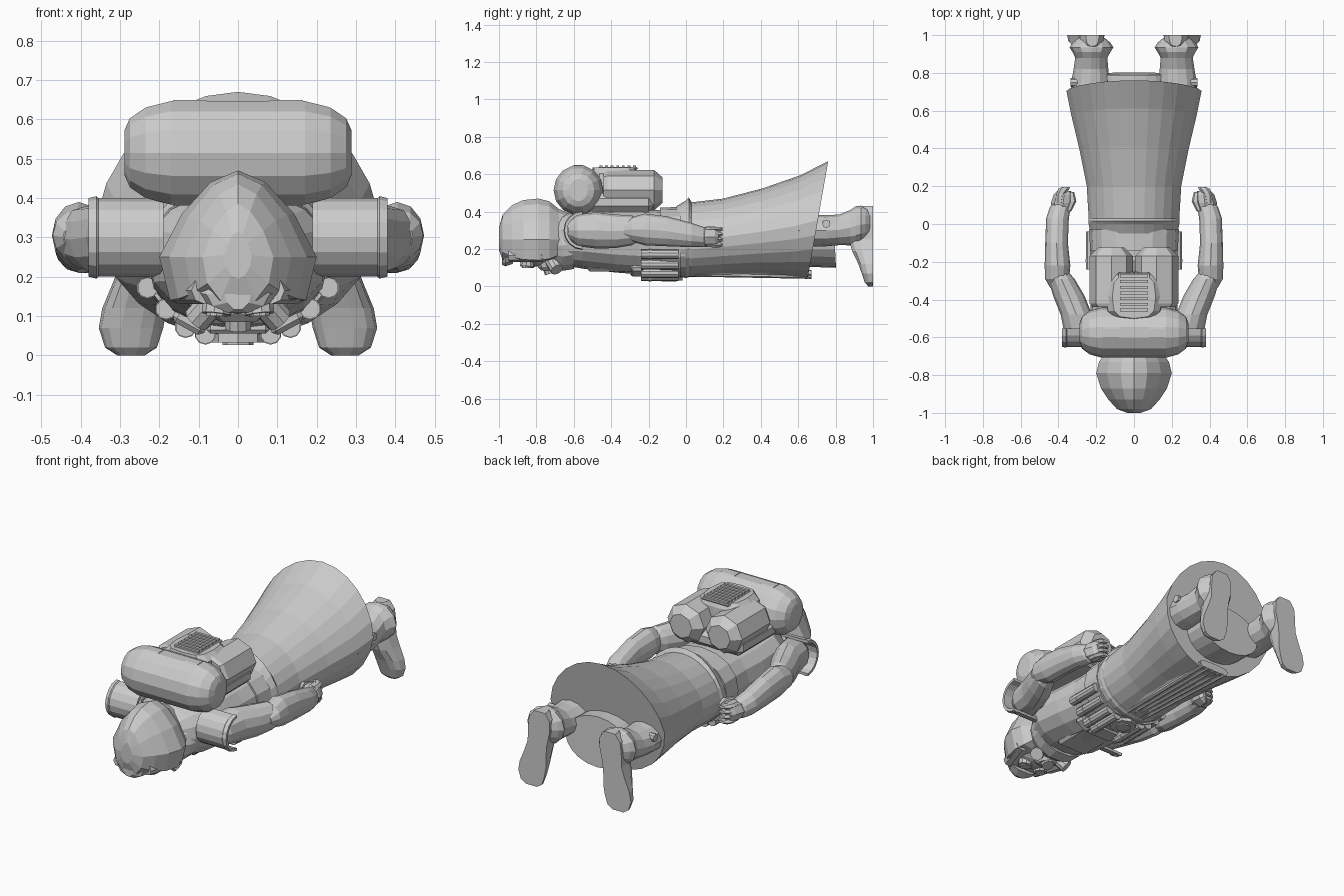
import bpy, bmesh, math
from mathutils import Matrix, Vector

TAU = math.tau


def finish(name, bm):
    bmesh.ops.recalc_face_normals(bm, faces=bm.faces)
    me = bpy.data.meshes.new(name)
    bm.to_mesh(me)
    bm.free()
    ob = bpy.data.objects.new(name, me)
    bpy.context.collection.objects.link(ob)
    return ob


def loft(name, secs, n=12, axis='Y', power=1.0, side=1, tilt=None, clamp=None, taper=0.0):
    """Rings (t, c1, c2, r1, r2): axis Y uses (x, z), Z uses (x, y), X uses (y, z)."""
    bm = bmesh.new()
    rings = []
    for i, (t, c1, c2, r1, r2) in enumerate(secs):
        ring = []
        for k in range(n):
            c, s = math.cos(TAU * k / n), math.sin(TAU * k / n)
            a = c1 + r1 * math.copysign(abs(c) ** power, c) * (1 - taper * max(s, 0))
            b = c2 + r2 * math.copysign(abs(s) ** power, s)
            p = list({'Y': (a, t, b), 'Z': (a, b, t), 'X': (t, a, b)}[axis])
            if tilt:
                p[1] += tilt[i] * (b - c2)
            if clamp:
                p = clamp(p)
            p[0] *= side
            ring.append(bm.verts.new(p))
        rings.append(ring)
    for r, q in zip(rings, rings[1:]):
        for k in range(n):
            bm.faces.new((r[k], r[(k + 1) % n], q[(k + 1) % n], q[k]))
    bm.faces.new(rings[0])
    bm.faces.new(rings[-1])
    return finish(name, bm)


def rod(name, a, b, r, n=10, r2=None):
    a, b = Vector(a), Vector(b)
    d = b - a
    m = Matrix.Translation((a + b) / 2) @ d.to_track_quat('Z', 'Y').to_matrix().to_4x4()
    bm = bmesh.new()
    bmesh.ops.create_cone(bm, cap_ends=True, segments=n, radius1=r,
                          radius2=r if r2 is None else r2, depth=d.length, matrix=m)
    return finish(name, bm)


def box(name, c, size, bevel=0.0, rot=0.0):
    bm = bmesh.new()
    m = Matrix.Translation(c) @ Matrix.Rotation(rot, 4, 'Y') @ Matrix.Diagonal((*size, 1))
    bmesh.ops.create_cube(bm, size=1, matrix=m)
    if bevel:
        bmesh.ops.bevel(bm, geom=bm.edges[:], offset=bevel, segments=1, affect='EDGES')
    return finish(name, bm)


def ball(name, c, r, sub=2):
    bm = bmesh.new()
    m = Matrix.Translation(c) @ Matrix.Diagonal((*r, 1))
    bmesh.ops.create_icosphere(bm, subdivisions=sub, radius=1, matrix=m)
    return finish(name, bm)


# torso, belt and flared coat with a slanted closed hem
loft("torso", [(-.70, 0, .25, .12, .11), (-.64, 0, .25, .18, .14), (-.55, 0, .255, .23, .16),
               (-.38, 0, .24, .23, .165), (-.25, 0, .235, .22, .17), (0, 0, .235, .23, .18)], 16, power=.9)
coat = [(-.05, .055, .43, .23), (0, .045, .46, .24), (.015, .05, .475, .24), (.03, .05, .45, .24),
        (.2, .06, .47, .25), (.4, .06, .525, .29), (.58, .05, .595, .333), (.705, .04, .67, .358)]
loft("coat", [(y, 0, (lo + hi) / 2, rx, (hi - lo) / 2) for y, lo, hi, rx in coat], 24,
     tilt=[0, 0, 0, 0, 0, .05, .12, .175], taper=.12)
loft("inner_robe", [(.5, 0, .24, .2, .13), (.795, 0, .24, .2, .14)], 20, tilt=[0, -.05])
loft("belt", [(-.14, 0, .235, .232, .187), (-.03, 0, .235, .238, .19)], 16, power=.9)
rod("belt_buckle", (0, -.09, .055), (0, -.09, .033), .07, 8)
rod("buckle_boss", (0, -.09, .035), (0, -.09, .026), .04, 8)
loft("front_flap", [(-.03, 0, .075, .08, .022), (.3, 0, .08, .09, .022), (.67, 0, .066, .1, .022)], 8, power=.6)
for k in range(5):
    x = -.07 + .035 * k
    rod("flap_fold", (x * .8, 0, .066), (x * 1.1, .67, .056), .013, 6, .015)

# pointed hood with a flattened face side
loft("hood", [(-1.0, 0, .255, .035, .06), (-.98, 0, .25, .09, .135), (-.93, 0, .25, .135, .185),
              (-.87, 0, .25, .175, .212), (-.79, 0, .25, .2, .22), (-.73, 0, .25, .185, .205),
              (-.68, 0, .25, .15, .165), (-.6, 0, .26, .13, .12)], 12, taper=.35,
     clamp=lambda p: [p[0], p[1], max(p[2], .14)])
loft("hood_brow", [(-.985, 0, .16, .035, .045), (-.965, 0, .155, .08, .05), (-.925, 0, .16, .11, .04)], 10)
for s in (-1, 1):
    rod("hood_edge", (s * .085, -.94, .165), (s * .145, -.76, .165), .035, 8)
# mask
ball("face_mask", (0, -.81, .17), (.11, .11, .065))
loft("mask_snout", [(.085, 0, -.735, .045, .04), (.105, 0, -.74, .065, .055), (.18, 0, -.75, .08, .07)], 10, 'Z')
rod("mouth_filter", (0, -.73, .1), (0, -.72, .07), .035, 10)
loft("collar", [(-.7, 0, .22, .14, .12), (-.66, 0, .22, .17, .14), (-.6, 0, .23, .19, .14)], 14)

# chest gear
box("chest_plate", (0, -.42, .1), (.2, .22, .04), .015)
box("chest_pouch", (0, -.25, .075), (.16, .1, .04), .01)

# backpack: cross tank, twin lower tanks, vented housing
loft("cross_tank", [(-.288, -.575, .515, .05, .06), (-.275, -.575, .515, .085, .09), (-.235, -.575, .515, .115, .118),
                    (-.17, -.575, .515, .133, .135), (.17, -.575, .515, .133, .135),
                    (.235, -.575, .515, .115, .118), (.275, -.575, .515, .085, .09), (.288, -.575, .515, .05, .06)],
     14, 'X')
box("pack_frame", (0, -.38, .45), (.44, .42, .1), .03)
loft("vent_housing", [(.5, 0, -.38, .155, .13), (.605, 0, -.38, .15, .125), (.637, 0, -.385, .115, .115)],
     12, 'Z', power=.6)
box("vent_panel", (0, -.365, .632), (.17, .215, .012), .004)
for k in range(7):
    box("vent_slat", (0, -.455 + .03 * k, .639), (.15, .015, .016))

for s in (-1, 1):
    # flat strap lying on the upper half of the cross tank
    loft("tank_strap", [(.08, -.575, .515, .1, .138), (.165, -.575, .515, .1, .138)], 14, 'X', side=s)
    loft("lower_tank", [(-.44, .12, .515, .1, .1), (-.42, .12, .515, .115, .108), (-.17, .12, .515, .115, .108),
                        (-.125, .12, .515, .07, .068)], 8, side=s)
    # shoulder guard: curved shell wrapped over the shoulder end
    bm = bmesh.new()
    rows = []
    for k in range(9):
        a = math.radians(-88 + 22 * k)
        rows.append([bm.verts.new((s * x, -.55 - r * math.cos(a), .3 + r * math.sin(a)))
                     for x, r in ((.19, .1), (.355, .1), (.36, .105), (.38, .1), (.38, .085), (.19, .085))])
    for r, q in zip(rows, rows[1:]):
        for k in range(6):
            bm.faces.new((r[k], r[(k + 1) % 6], q[(k + 1) % 6], q[k]))
    bm.faces.new(rows[0])
    bm.faces.new(rows[-1])
    finish("shoulder_guard", bm)
    # arm
    loft("upper_arm", [(-.63, .28, .3, .05, .04), (-.58, .28, .3, .088, .085), (-.48, .305, .3, .083, .097),
                       (-.38, .345, .295, .083, .09), (-.29, .385, .3, .07, .08), (-.24, .4, .3, .04, .05)],
         12, side=s)
    loft("forearm_sleeve", [(-.335, .415, .3, .03, .03), (-.29, .407, .305, .064, .065), (-.22, .405, .305, .068, .085),
                            (-.1, .41, .295, .06, .08), (.03, .405, .275, .06, .065), (.09, .39, .265, .055, .055),
                            (.11, .385, .265, .04, .045)], 12, side=s)
    loft("palm", [(.06, .385, .265, .045, .045), (.11, .375, .265, .065, .055), (.155, .37, .265, .055, .055),
                  (.175, .37, .265, .035, .045)], 8, side=s)
    for k in range(4):
        z = .222 + .028 * k
        loft("finger", [(.11, .395, z, .018, .013), (.155, .39, z, .022, .015), (.185, .372, z, .03, .014),
                        (.195, .362, z, .022, .009)], 6, side=s)
    loft("thumb", [(.07, .345, .3, .015, .015), (.12, .325, .3, .02, .02), (.17, .33, .295, .013, .012)], 6, side=s)
    # belt cartridges
    for x, z in ((.23, .172), (.183, .118), (.133, .072), (.083, .055)):
        rod("cartridge", (s * x, -.24, z), (s * x, -.04, z), .026, 10)
        rod("cartridge_cap", (s * x, -.2, z), (s * x, -.185, z), .028, 10)
    box("side_pouch", (s * .12, -.26, .09), (.09, .07, .05), .012, s * -.5)
    # mask details
    rod("goggle", (s * .05, -.845, .15), (s * .055, -.85, .105), .038, 10)
    rod("goggle_lens", (s * .055, -.85, .11), (s * .055, -.85, .1), .026, 10)
    rod("cheek_filter", (s * .06, -.72, .14), (s * .105, -.69, .09), .036, 10)
    # leg, boot cuff and foot
    loft("leg", [(.6, .23, .3, .105, .09), (.75, .23, .298, .102, .083), (.82, .228, .303, .092, .082),
                 (.88, .226, .315, .085, .095), (.91, .225, .325, .1, .105), (.935, .225, .33, .116, .102),
                 (.96, .225, .335, .1, .09), (.985, .225, .335, .07, .08)], 12, side=s)
    rod("ankle_button", (s * .3, .75, .335), (s * .335, .75, .335), .022, 8)
    loft("boot", [(0, .272, 1, .035, .025), (.02, .272, 1, .066, .045), (.07, .272, 1, .082, .062),
                  (.12, .263, 1, .082, .08), (.19, .248, 1, .068, .115), (.25, .235, 1, .06, .13),
                  (.33, .225, 1, .068, .13), (.39, .222, 1, .064, .1), (.43, .22, 1, .035, .06)], 14, 'Z',
         power=.8, side=s, clamp=lambda p: [p[0], min(p[1], 1.0), p[2]])
